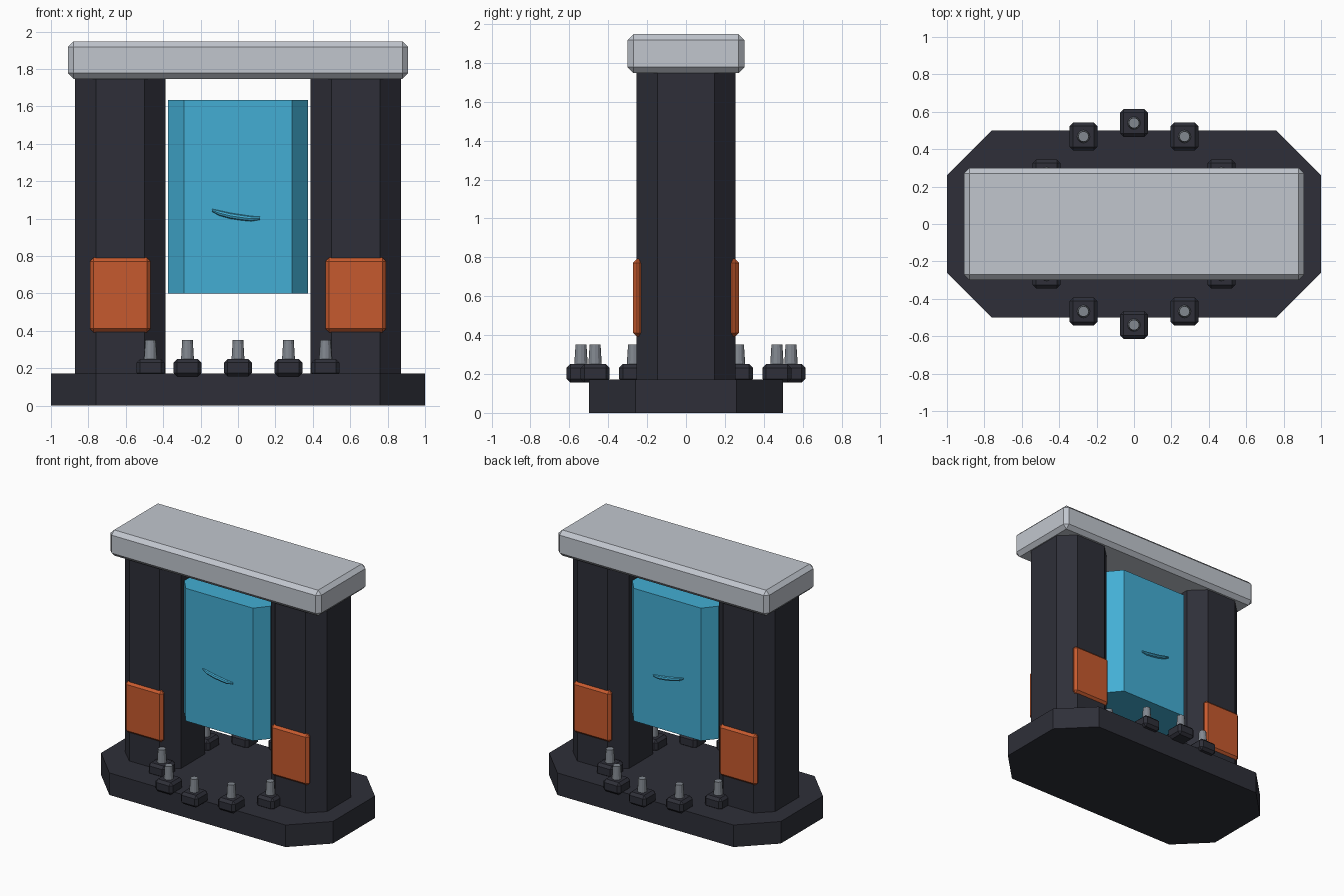
import bpy, bmesh, math

if "Cube" in bpy.data.objects:
    bpy.data.objects.remove(bpy.data.objects["Cube"])


def material(name, rgb):
    lin = [((c / 255 + 0.055) / 1.055) ** 2.4 for c in rgb]
    m = bpy.data.materials.new(name)
    m.diffuse_color = (*lin, 1)
    m.use_nodes = True
    m.node_tree.nodes["Principled BSDF"].inputs["Base Color"].default_value = m.diffuse_color
    return m


DARK = material("dark_stone", (46, 47, 56))
PALE = material("pale_grey", (193, 198, 206))
BLUE = material("glowing_blue", (67, 174, 212))
ORANGE = material("burnt_orange", (198, 90, 46))
STEEL = material("steel_grey", (130, 136, 144))


def finish(name, bm, mat):
    bmesh.ops.recalc_face_normals(bm, faces=bm.faces)
    me = bpy.data.meshes.new(name)
    bm.to_mesh(me)
    bm.free()
    me.materials.append(mat)
    ob = bpy.data.objects.new(name, me)
    bpy.context.collection.objects.link(ob)
    return ob


def octagon(name, cx, hx, hy, fx, fy, z0, z1, mat):
    """Upright prism with cut corners: half sizes hx, hy; half flats fx, fy."""
    pts = [(fx, -hy), (hx, -fy), (hx, fy), (fx, hy),
           (-fx, hy), (-hx, fy), (-hx, -fy), (-fx, -hy)]
    bm = bmesh.new()
    low = [bm.verts.new((cx + x, y, z0)) for x, y in pts]
    high = [bm.verts.new((cx + x, y, z1)) for x, y in pts]
    bm.faces.new(low[::-1])
    bm.faces.new(high)
    for i in range(8):
        j = (i + 1) % 8
        bm.faces.new((low[i], low[j], high[j], high[i]))
    return finish(name, bm, mat)


def box(name, center, size, bevel, mat):
    bm = bmesh.new()
    bmesh.ops.create_cube(bm, size=1)
    for v in bm.verts:
        v.co = [c + s * k for c, s, k in zip(center, size, v.co)]
    bmesh.ops.bevel(bm, geom=bm.edges[:], offset=bevel, segments=1, affect='EDGES')
    return finish(name, bm, mat)


# Base plinth, lintel and floating panel
octagon("base", 0, 1.0, 0.5, 0.76, 0.26, 0, 0.172, DARK)
box("lintel", (0, 0, 1.848), (1.82, 0.6, 0.2), 0.03, PALE)
octagon("floating_panel", 0, 0.373, 0.23, 0.29, 0.13, 0.6, 1.635, BLUE)

# Pillars with front and back plates
for side, sx in (("left", -1), ("right", 1)):
    octagon(side + "_pillar", sx * 0.63, 0.242, 0.255, 0.13, 0.147, 0.16, 1.76, DARK)
    for face, sy in (("front", -1), ("back", 1)):
        box(f"{side}_{face}_plate", (sx * 0.63, sy * 0.247, 0.592),
            (0.325, 0.05, 0.4), 0.02, ORANGE)

# Ring of blocks with studs
for i in range(12):
    a = math.tau * i / 12
    x, y = 0.54 * math.cos(a), 0.54 * math.sin(a)
    box(f"ring_block_{i}", (x, y, 0.203), (0.15, 0.15, 0.095), 0.02, DARK)
    bm = bmesh.new()
    bmesh.ops.create_cone(bm, cap_ends=True, segments=12, radius1=0.035,
                          radius2=0.028, depth=0.11)
    bmesh.ops.translate(bm, verts=bm.verts, vec=(x, y, 0.297))
    finish(f"ring_stud_{i}", bm, STEEL)

# Thin wavy ridge on both panel faces
path = [(-0.14, 1.045, 0.5), (-0.1, 1.03, 1), (-0.04, 1.015, 1.1),
        (0.02, 1.006, 1.1), (0.07, 1.0, 1), (0.118, 1.002, 0.6)]
for face, sy in (("front", -1), ("back", 1)):
    bm = bmesh.new()
    rings = []
    for x, z, r in path:
        rings.append([bm.verts.new((x, sy * 0.232 + 0.014 * r * math.cos(math.tau * k / 8),
                                    z + 0.014 * r * math.sin(math.tau * k / 8)))
                      for k in range(8)])
    for a, b in zip(rings, rings[1:]):
        for k in range(8):
            n = (k + 1) % 8
            bm.faces.new((a[k], a[n], b[n], b[k]))
    bm.faces.new(rings[0])
    bm.faces.new(rings[-1])
    finish(face + "_ridge", bm, BLUE)
